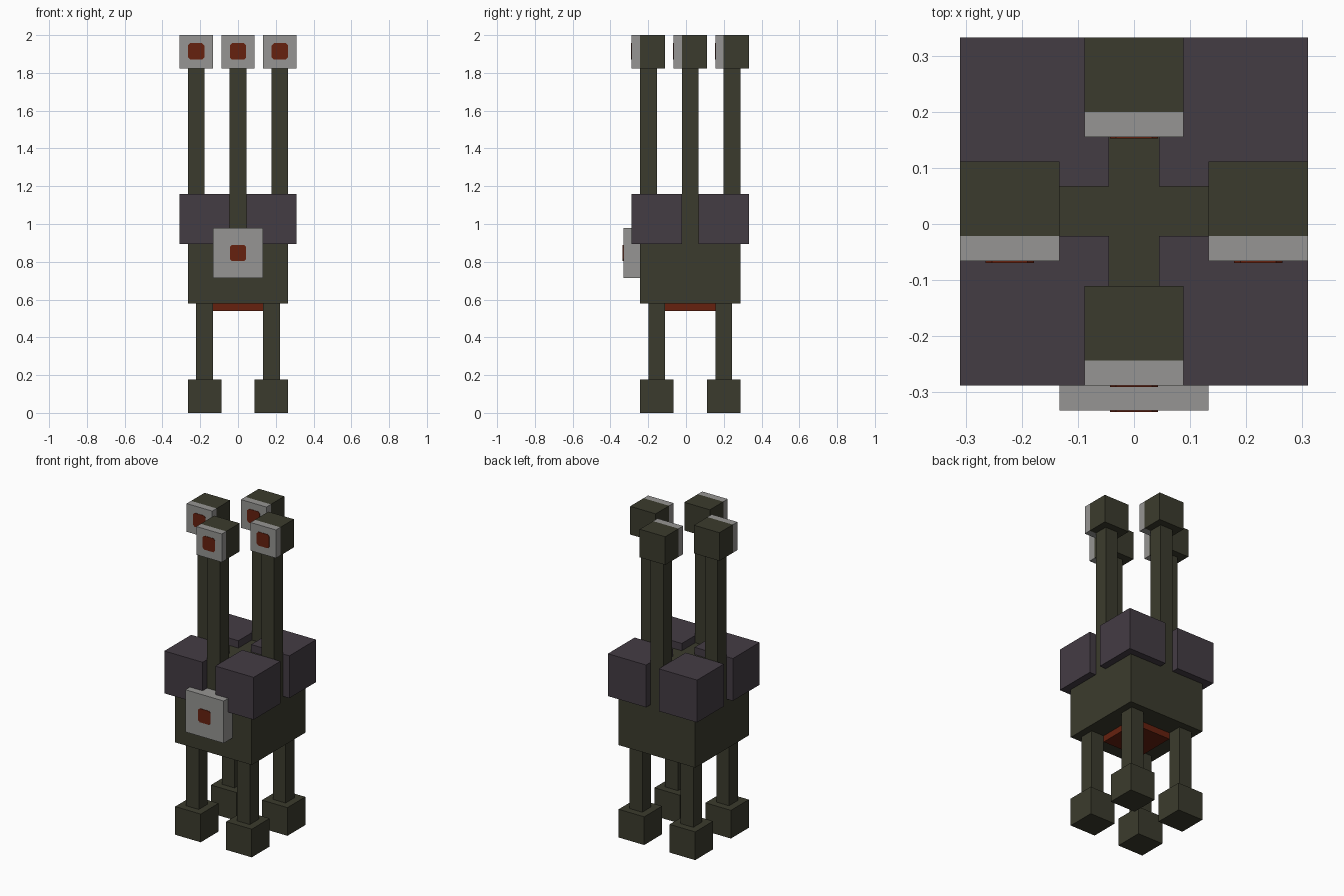
import bpy
import bmesh
import math

old = bpy.data.objects.get("Cube")
if old:
    bpy.data.objects.remove(old, do_unlink=True)


def material(name, srgb):
    """Flat material from 0-255 sRGB values, stored as linear."""
    lin = [((c / 255 + 0.055) / 1.055) ** 2.4 for c in srgb]
    mat = bpy.data.materials.new(name)
    mat.use_nodes = True
    mat.diffuse_color = (*lin, 1)
    bsdf = mat.node_tree.nodes["Principled BSDF"]
    bsdf.inputs["Base Color"].default_value = (*lin, 1)
    bsdf.inputs["Roughness"].default_value = 0.9
    return mat


OLIVE = material("dark olive", (59, 59, 45))
PURPLE = material("dusky purple", (68, 60, 68))
GREY = material("pale grey", (150, 149, 147))
RED = material("rust red", (102, 33, 15))

YC = 0.0225   # centre of the body in depth
U = 0.0443    # basic module of the blocks


def finish(name, bm, mat):
    mesh = bpy.data.meshes.new(name)
    bm.to_mesh(mesh)
    bm.free()
    mesh.materials.append(mat)
    obj = bpy.data.objects.new(name, mesh)
    bpy.context.collection.objects.link(obj)
    return obj


def box(name, x, y, z, mat):
    """Box from (min, max) ranges on each axis."""
    bm = bmesh.new()
    bmesh.ops.create_cube(bm, size=1)
    for v in bm.verts:
        v.co = [r[0] if c < 0 else r[1] for c, r in zip(v.co, (x, y, z))]
    return finish(name, bm, mat)


def span(centre, half):
    return (centre - half, centre + half)


def eye(name, x, y, z):
    """Thin square plate with clipped corners on a face looking to -y."""
    h, c = 0.043, 0.032
    outline = [(-c, -h), (c, -h), (h, -c), (h, c), (c, h), (-c, h), (-h, c), (-h, -c)]
    bm = bmesh.new()
    face = bm.faces.new([bm.verts.new((x + a, y - 0.003, z + b)) for a, b in outline])
    out = bmesh.ops.extrude_face_region(bm, geom=[face])
    for v in out["geom"]:
        if isinstance(v, bmesh.types.BMVert):
            v.co.y += 0.004
    bmesh.ops.recalc_face_normals(bm, faces=bm.faces)
    return finish(name, bm, RED)


# Body and the red panel under it
box("body", span(0, 6 * U), span(YC, 6 * U), (0.58, 1.113), OLIVE)
box("belly_panel", span(0, 3 * U), span(YC, 3 * U), (0.54, 0.59), RED)

# Face plate on the front of the body
box("face_plate", span(0, 3 * U), (-0.332, YC - 6 * U), (0.715, 0.98), GREY)
eye("face_eye", 0, -0.332, 0.847)

# Four corners: shoulder block, leg and foot
for sx, side in ((1, "left"), (-1, "right")):
    for sy, end in ((-1, "front"), (1, "back")):
        tag = f"{end}_{side}"
        cx, cy = sx * 4 * U, YC + sy * 4 * U
        box(f"shoulder_{tag}", span(cx, 3 * U), span(cy, 3 * U), (0.893, 1.159), PURPLE)
        box(f"leg_{tag}", span(cx, U), span(cy, U), (0.17, 0.59), OLIVE)
        box(f"foot_{tag}", span(cx, 2 * U), span(cy, 2 * U), (0, 0.177), OLIVE)

# Four necks on the side middles, each with a head facing the front
for tag, dx, dy in (("front", 0, -1), ("back", 0, 1), ("left", 1, 0), ("right", -1, 0)):
    cx, cy = dx * 5 * U, YC + dy * 5 * U
    box(f"neck_{tag}", span(cx, U), span(cy, U), (1.10, 1.83), OLIVE)
    box(f"head_{tag}", span(cx, 2 * U), (cy - U, cy + 2 * U), (1.823, 2.0), OLIVE)
    box(f"head_plate_{tag}", span(cx, 2 * U), (cy - 2 * U, cy - U), (1.823, 2.0), GREY)
    eye(f"eye_{tag}", cx, cy - 2 * U, 1.914)
